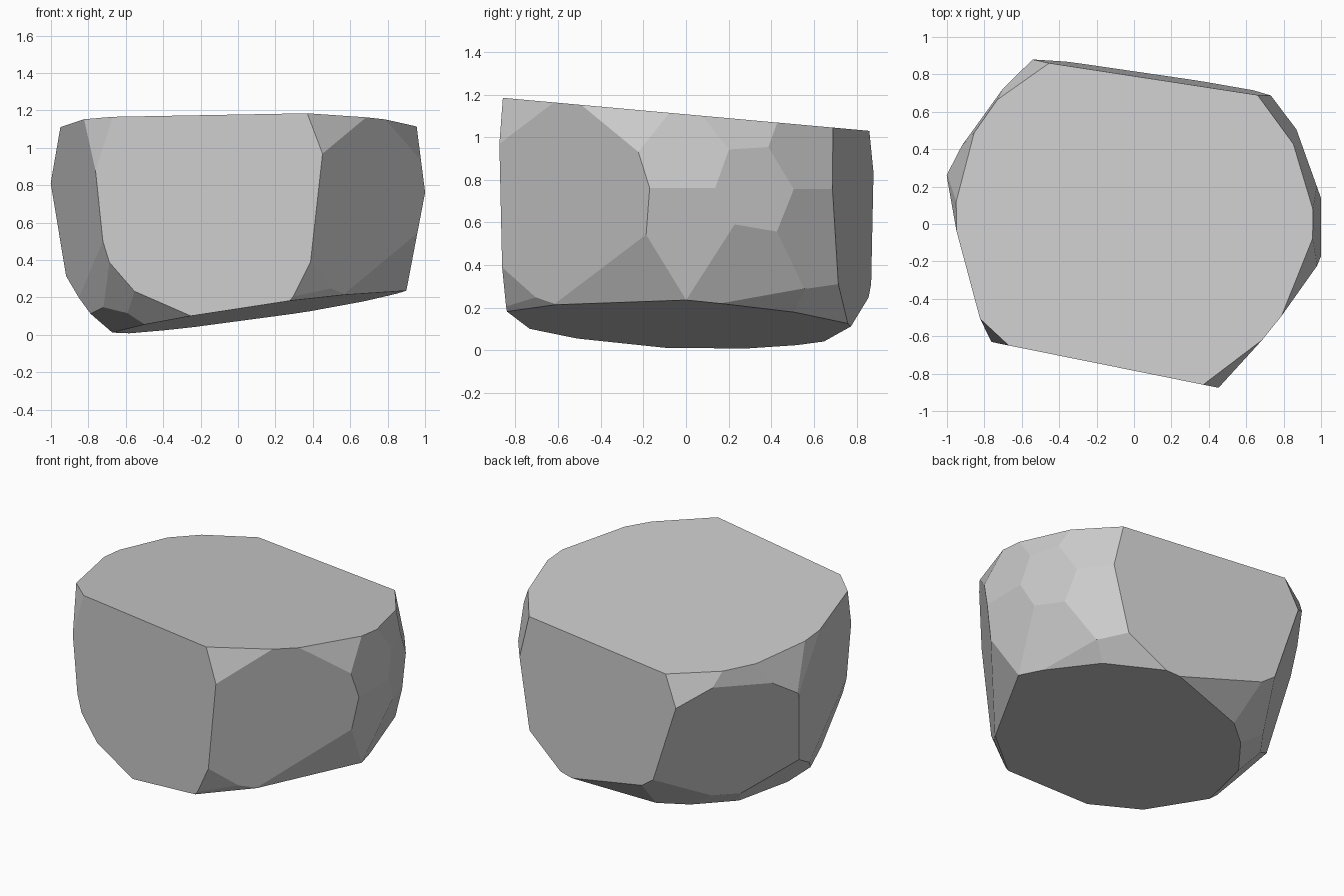
import bpy
import bmesh
from math import cos, sin, radians
from mathutils import Vector

if "Cube" in bpy.data.objects:
    bpy.data.objects.remove(bpy.data.objects["Cube"], do_unlink=True)


def direction(azimuth, elevation):
    """Unit vector from a heading around z and a tilt above the horizon."""
    a, e = radians(azimuth), radians(elevation)
    return Vector((cos(a) * cos(e), sin(a) * cos(e), sin(e)))


def slice_solid(bm, azimuth, elevation, distance):
    """Remove everything beyond one plane and close the cut with a flat face."""
    normal = direction(azimuth, elevation)
    result = bmesh.ops.bisect_plane(
        bm, geom=bm.verts[:] + bm.edges[:] + bm.faces[:], dist=1e-5,
        plane_co=normal * distance, plane_no=normal, clear_outer=True)
    rim = [item for item in result["geom_cut"]
           if isinstance(item, bmesh.types.BMEdge) and item.is_boundary]
    if len(rim) > 2:
        bmesh.ops.edgeloop_fill(bm, edges=rim)


# Each chip is heading, tilt and distance from the origin
main_cuts = [
    (90, 84.85, 1.1025),     # top
    (-17.2, -81.4, -.1033),  # underside
    (258.6, 0, .769),        # front
    (81.3, 1.7, .812),       # back
    (-39.2, -5.7, .803),     # front corner, +x
    (143.1, -15.6, .702),    # back corner, -x
    (195.5, -5.4, .816),     # side, -x
]
plus_x_chips = [
    (0, -10.8, .84), (0, 7.3, 1.089), (-20, 21.5, 1.268),
    (18.5, 20.5, 1.258), (37, 10.9, 1.123), (19.7, 0, .988),
    (16.4, -20, .731), (37.1, -7.2, .895), (21.5, -41, .495),
    (42, -41, .516), (-27.7, -24.4, .628),
]
front_chips = [
    (-51.9, 16.4, 1.202), (-51.6, -21.3, .713), (-48.5, -34.8, .563),
    (226.4, 9.8, 1.117), (200.6, -14.9, .742), (218, -30, .62),
    (235.2, -42.8, .479), (210.3, -53.5, .365),
]
rear_chips = [
    (138.8, -50.3, .39), (124.3, -43.5, .456), (167, -44.2, .445),
    (95.8, -45.8, .436), (124.2, 18.5, 1.243), (144.6, 5.7, 1.08),
    (163.8, 17.8, 1.236), (179.4, 10.4, 1.134),
]

# Carve the boulder out of an oversized block
bm = bmesh.new()
bmesh.ops.create_cube(bm, size=4)
for cut in main_cuts + plus_x_chips + front_chips + rear_chips:
    slice_solid(bm, *cut)
bmesh.ops.remove_doubles(bm, verts=bm.verts, dist=0.004)
bmesh.ops.recalc_face_normals(bm, faces=bm.faces)

mesh = bpy.data.meshes.new("boulder")
bm.to_mesh(mesh)
bm.free()
boulder = bpy.data.objects.new("boulder", mesh)
bpy.context.collection.objects.link(boulder)

# Plain stone colour
stone = bpy.data.materials.new("stone_grey")
stone.use_nodes = True
colour = (.6, .6, .6, 1)
stone.diffuse_color = colour
stone.node_tree.nodes["Principled BSDF"].inputs["Base Color"].default_value = colour
mesh.materials.append(stone)
